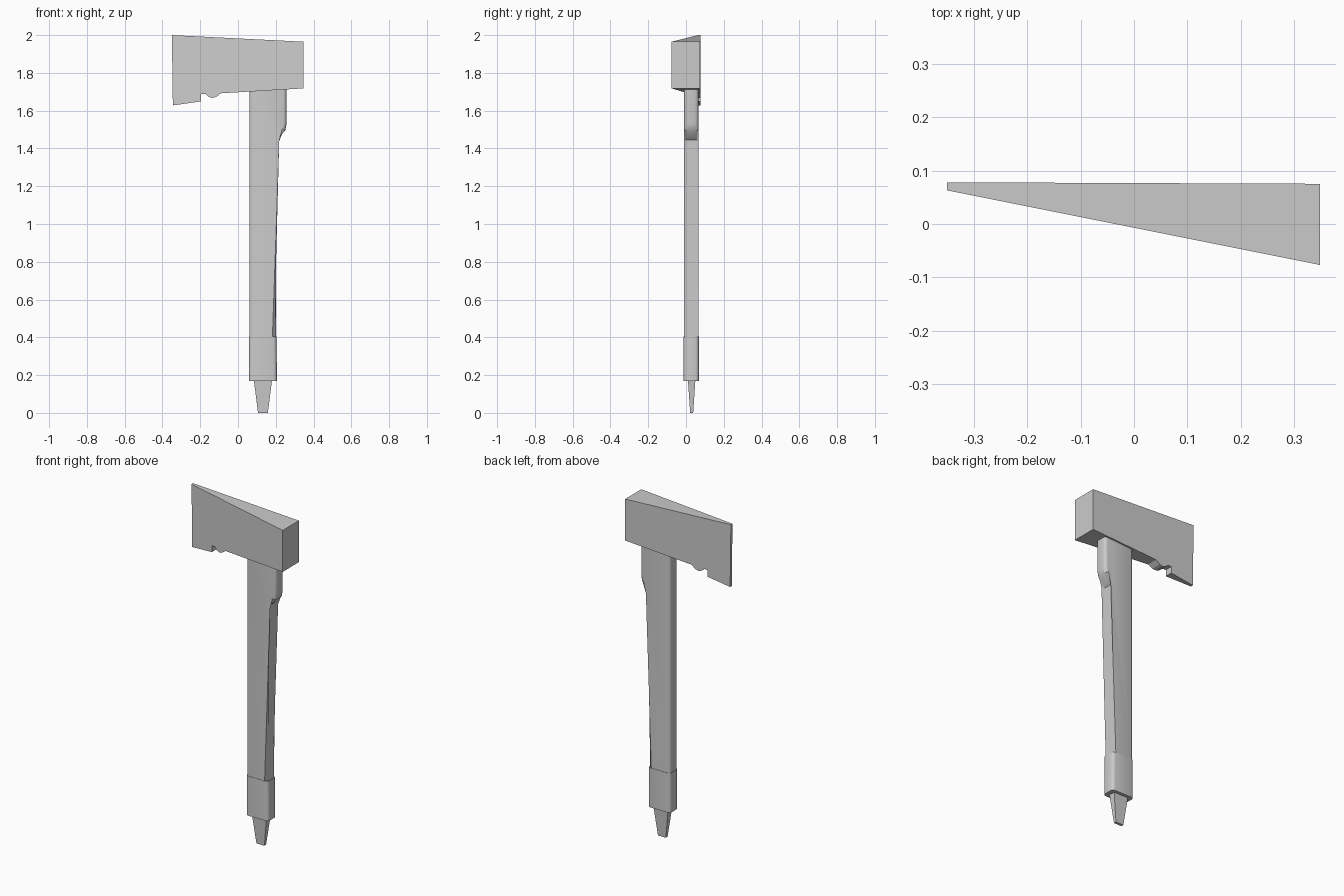
import bpy, bmesh

if "Cube" in bpy.data.objects:
    bpy.data.objects.remove(bpy.data.objects["Cube"])


def finish(name, bm, smooth=False):
    bmesh.ops.recalc_face_normals(bm, faces=bm.faces)
    me = bpy.data.meshes.new(name)
    bm.to_mesh(me)
    bm.free()
    ob = bpy.data.objects.new(name, me)
    bpy.context.collection.objects.link(ob)
    if smooth:
        bpy.ops.object.select_all(action='DESELECT')
        ob.select_set(True)
        bpy.context.view_layer.objects.active = ob
        bpy.ops.object.shade_smooth_by_angle(angle=0.6)
    return ob


def plate(profile, front, back):
    """Solid from an xz profile; front and back give y as a function of x."""
    bm = bmesh.new()
    f = [bm.verts.new((x, front(x), z)) for x, z in profile]
    b = [bm.verts.new((x, back(x), z)) for x, z in profile]
    bm.faces.new(f)
    bm.faces.new(b[::-1])
    n = len(profile)
    for i in range(n):
        j = (i + 1) % n
        bm.faces.new((f[i], f[j], b[j], b[i]))
    return bm


def bar(name, profile, y0, y1, bevel):
    """Flat bar with its long edges rounded."""
    bm = plate(profile, lambda x: y0, lambda x: y1)
    edges = []
    for e in bm.edges:
        d = e.verts[0].co - e.verts[1].co
        if abs(d.y) < 1e-5 and abs(d.z) > 0.02:
            edges.append(e)
    bmesh.ops.bevel(bm, geom=edges, offset=bevel, segments=3, profile=0.5,
                    affect='EDGES', clamp_overlap=True)
    return finish(name, bm, True)


# wedge-shaped head with a notched lower edge
head = [(-0.35, 2.0), (0.348, 1.965), (0.348, 1.718), (-0.09, 1.692),
        (-0.115, 1.673), (-0.137, 1.667), (-0.158, 1.675), (-0.172, 1.689),
        (-0.195, 1.688), (-0.195, 1.649), (-0.345, 1.628)]
finish("axe_head", plate(head, lambda x: 0.063 - 0.2 * (x + 0.35),
                         lambda x: 0.078 - 0.004 * (x + 0.35)))

# shaft with the spur under the poll
shaft = [(0.06, 0.40), (0.2, 0.40), (0.2, 1.445), (0.25, 1.495),
         (0.257, 1.53), (0.257, 1.73), (0.06, 1.73)]
bar("shaft", shaft, -0.01, 0.066, 0.018)

# slightly thicker grip at the lower end
grip = [(0.058, 0.17), (0.206, 0.17), (0.204, 0.405), (0.058, 0.405)]
bar("grip", grip, -0.012, 0.068, 0.018)

# tapered end spike
bm = bmesh.new()
bmesh.ops.create_cube(bm, size=1)
for v in bm.verts:
    top = v.co.z > 0
    hx, hy = (0.049, 0.02) if top else (0.026, 0.008)
    v.co = (0.132 + hx * (1 if v.co.x > 0 else -1),
            0.03 + hy * (1 if v.co.y > 0 else -1), 0.18 if top else 0)
finish("end_spike", bm)
